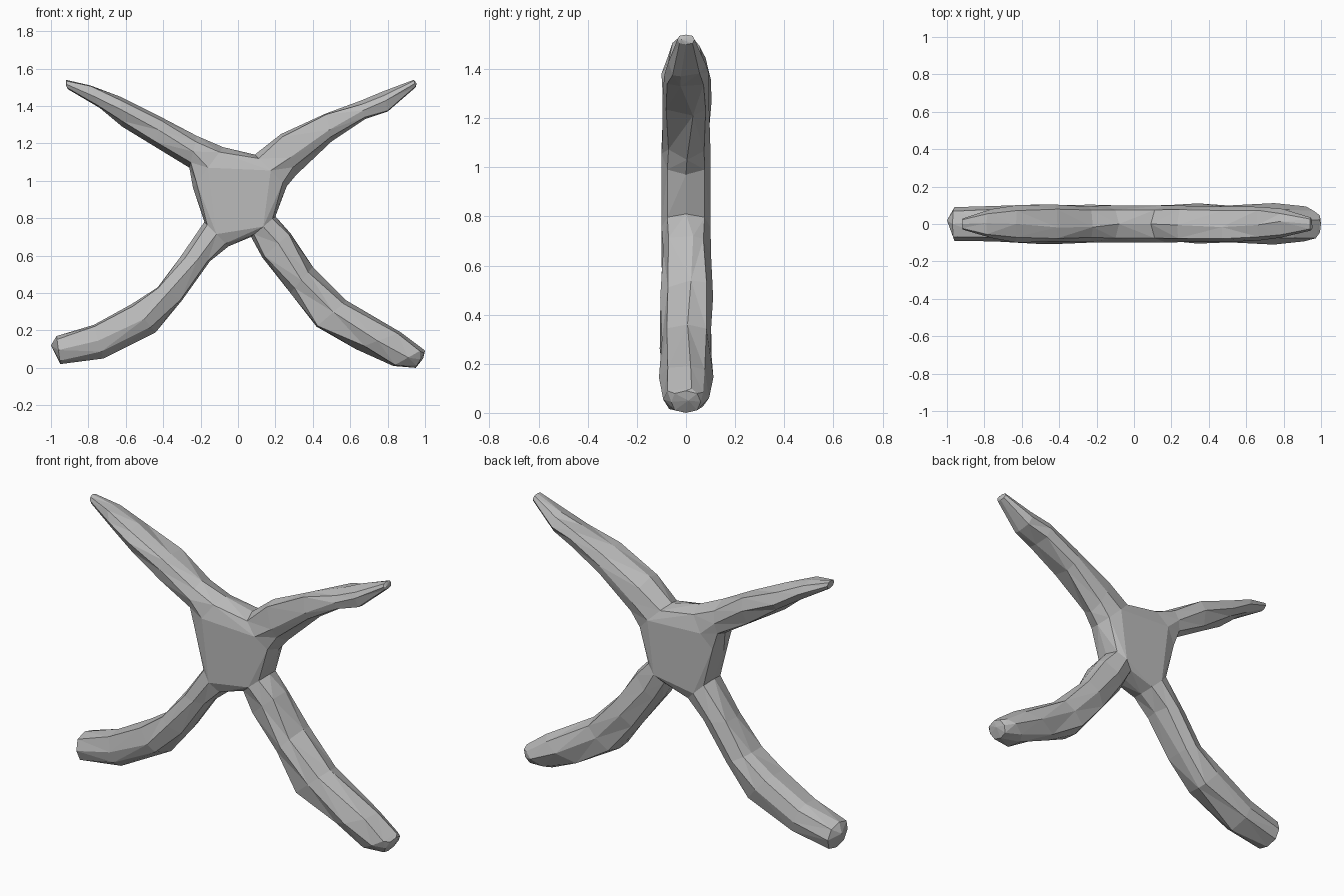
import bpy, bmesh, math, random
from mathutils import Vector

random.seed(4)
SIDES = 8

cube = bpy.data.objects.get("Cube")
if cube:
    bpy.data.objects.remove(cube, do_unlink=True)

grey = bpy.data.materials.new("stone grey")
grey.use_nodes = True
grey.diffuse_color = (0.5, 0.5, 0.5, 1)
bsdf = grey.node_tree.nodes["Principled BSDF"]
bsdf.inputs["Base Color"].default_value = (0.5, 0.5, 0.5, 1)
bsdf.inputs["Roughness"].default_value = 0.9

# Each arm, root to tip: outer edge x z, inner edge x z, half depth
upper_right_arm = [
    (-.08, 1.18, -.24, .96, .10), (-.22, 1.24, -.26, 1.07, .105),
    (-.41, 1.34, -.44, 1.18, .105), (-.63, 1.45, -.62, 1.29, .10),
    (-.79, 1.51, -.74, 1.39, .08), (-.92, 1.54, -.91, 1.49, .03)]
upper_left_arm = [
    (.09, 1.14, .26, .97, .10), (.23, 1.25, .31, 1.03, .105),
    (.47, 1.36, .50, 1.21, .105), (.66, 1.43, .68, 1.33, .10),
    (.78, 1.48, .80, 1.37, .08), (.94, 1.54, .95, 1.50, .035)]
lower_right_arm = [
    (-.18, .78, -.05, .65, .10), (-.31, .59, -.15, .57, .105),
    (-.43, .43, -.30, .36, .11), (-.57, .34, -.44, .19, .11),
    (-.77, .23, -.72, .05, .105), (-.97, .17, -.95, .02, .09)]
lower_left_arm = [
    (.20, .81, .07, .70, .10), (.28, .72, .13, .59, .105),
    (.40, .54, .28, .40, .11), (.58, .36, .42, .22, .11),
    (.87, .19, .63, .10, .11), (.99, .10, .83, .01, .10),
    (1.0, .09, .95, 0, .06)]
arms = [(upper_right_arm, (-.92, -.02, 1.51)), (upper_left_arm, (.955, -.02, 1.52)),
        (lower_right_arm, (-1, .02, .12)), (lower_left_arm, (.99, .01, .05))]

bm = bmesh.new()


def soften(value):
    """Square off a circular section a little."""
    return math.copysign(abs(value) ** 0.8, value)


def ring(station, rough):
    """Cross-section with exact outline points and irregular facets between."""
    ox, oz, ix, iz, depth = station
    outer, inner = Vector((ox, 0, oz)), Vector((ix, 0, iz))
    mid, half = (outer + inner) / 2, (outer - inner) / 2
    verts = []
    for i in range(SIDES):
        angle = math.tau * i / SIDES
        across, out = soften(math.cos(angle)), soften(math.sin(angle))
        if rough and i % 4 == 0:
            out += random.uniform(-0.3, 0.3)
        elif rough:
            across += random.uniform(-0.18, 0.18)
            out *= random.uniform(0.88, 1.02)
        verts.append(bm.verts.new(mid + half * across + Vector((0, depth * out, 0))))
    return verts


# Central hub: a hull spanning the four arm roots, left open where arms join
roots = [ring(stations[0], False) for stations, tip in arms]
bmesh.ops.convex_hull(bm, input=[v for r in roots for v in r])
caps = [f for f in bm.faces if any(all(v in r for v in f.verts) for r in roots)]
bmesh.ops.delete(bm, geom=caps, context='FACES')

# Arms: lofted from the hub openings to blunt tips
for root, (stations, tip) in zip(roots, arms):
    previous = root
    for station in stations[1:]:
        current = ring(station, station is not stations[-1])
        for i in range(SIDES):
            j = (i + 1) % SIDES
            bm.faces.new((previous[i], previous[j], current[j], current[i]))
        previous = current
    apex = bm.verts.new(tip)
    for i in range(SIDES):
        bm.faces.new((previous[i], previous[(i + 1) % SIDES], apex))

# Flat triangular facets
bmesh.ops.triangulate(bm, faces=bm.faces[:], quad_method='SHORT_EDGE')
bmesh.ops.recalc_face_normals(bm, faces=bm.faces[:])

mesh = bpy.data.meshes.new("four_armed_body")
bm.to_mesh(mesh)
bm.free()
mesh.materials.append(grey)
body = bpy.data.objects.new("four_armed_body", mesh)
bpy.context.collection.objects.link(body)
